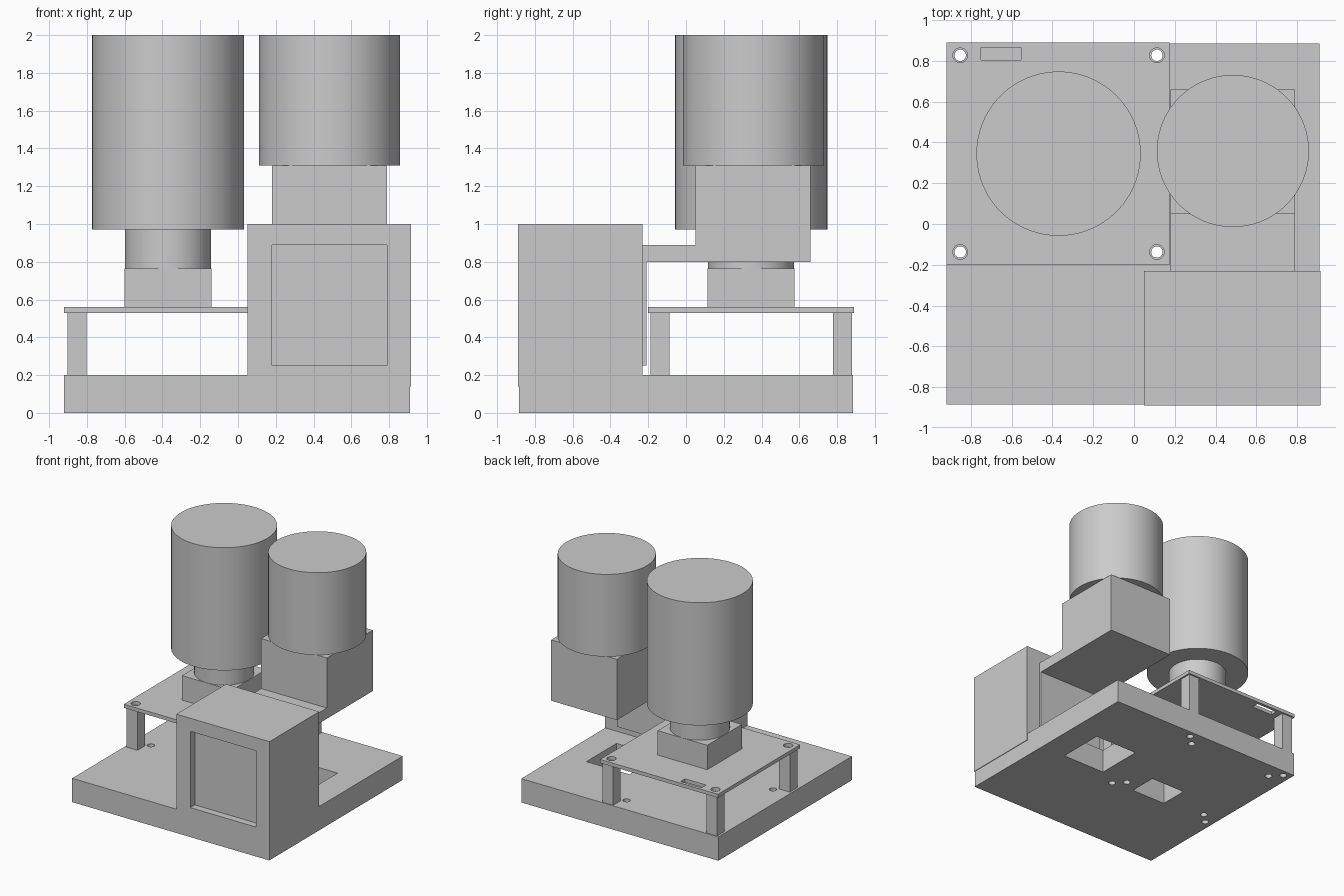
import bpy
from mathutils import Vector

cube = bpy.data.objects.get("Cube")
if cube:
    bpy.data.objects.remove(cube, do_unlink=True)

grey = bpy.data.materials.new("plain_grey")
grey.use_nodes = True
grey.diffuse_color = (0.6, 0.6, 0.6, 1)
grey.node_tree.nodes["Principled BSDF"].inputs["Base Color"].default_value = (0.6, 0.6, 0.6, 1)


def finish(name):
    ob = bpy.context.object
    ob.name = name
    bpy.ops.object.transform_apply(location=False, rotation=False, scale=True)
    ob.data.materials.append(grey)
    return ob


def box(name, x, y, z):
    """Box from its (min, max) extents on each axis."""
    lo, hi = Vector((x[0], y[0], z[0])), Vector((x[1], y[1], z[1]))
    bpy.ops.mesh.primitive_cube_add(size=1, location=(lo + hi) / 2)
    bpy.context.object.scale = hi - lo
    return finish(name)


def cylinder(name, x, y, z, r, sides=96):
    bpy.ops.mesh.primitive_cylinder_add(vertices=sides, radius=r, depth=z[1] - z[0],
                                        location=(x, y, (z[0] + z[1]) / 2))
    ob = finish(name)
    bpy.ops.object.shade_smooth_by_angle()
    return ob


def cut(target, cutters):
    for c in cutters:
        c.hide_render = True
        mod = target.modifiers.new("cut", "BOOLEAN")
        mod.object = c
        mod.solver = "EXACT"
        bpy.context.view_layer.objects.active = target
        bpy.ops.object.modifier_apply(modifier=mod.name)
        bpy.data.objects.remove(c, do_unlink=True)


CX, CY = -0.37, 0.345      # axis of the large cylinder and its board


def corners(d):
    return [(CX + sx * d, CY + sy * d) for sx in (-1, 1) for sy in (-1, 1)]


def drills(d, r):
    return [cylinder("drill", x, y, (-0.1, 0.7), r, 32) for x, y in corners(d)]


# Base plate with two square openings and two rings of screw holes
base = box("base_plate", (-0.92, 0.91), (-0.885, 0.885), (0, 0.2))
cut(base, [box("cutter", (0.28, 0.68), (-0.05, 0.35), (-0.1, 0.3)),
           box("cutter", (-0.41, -0.09), (-0.12, 0.12), (-0.1, 0.3))]
    + drills(0.4825, 0.028) + drills(0.40, 0.028))

# Control tower with a recessed front panel
tower = box("control_tower", (0.05, 0.915), (-0.89, -0.23), (0.14, 1.0))
cut(tower, [box("cutter", (0.18, 0.79), (-1.0, -0.83), (0.25, 0.89))])

# Bracket carrying the small cylinder
box("bracket_plate", (0.18, 0.79), (-0.235, -0.21), (0.25, 0.89))
box("bracket_arm", (0.18, 0.79), (-0.235, 0.06), (0.80, 0.89))
box("bracket_block", (0.18, 0.79), (0.05, 0.66), (0.80, 1.31))
cylinder("small_cylinder", 0.485, 0.358, (1.31, 2.0), 0.373)

# Raised board with corner holes and a slot
board = box("board", (-0.92, 0.175), (-0.2, 0.89), (0.53, 0.56))
cut(board, drills(0.4825, 0.036)
    + [box("cutter", (-0.75, -0.555), (0.805, 0.865), (0.4, 0.7))])

# Hollow square posts under the board
for i, (px, py) in enumerate(corners(0.4825)):
    post = box(f"post_{i + 1}", (px - 0.05, px + 0.05), (py - 0.05, py + 0.05), (0.2, 0.53))
    cut(post, [cylinder("drill", px, py, (0.1, 0.7), 0.028, 32)])

# Large cylinder on its neck and mounting block
box("mount_block", (CX - 0.23, CX + 0.23), (CY - 0.23, CY + 0.23), (0.56, 0.765))
cylinder("neck", CX, CY, (0.765, 0.97), 0.228)
cylinder("large_cylinder", CX, CY, (0.97, 2.0), 0.403)
